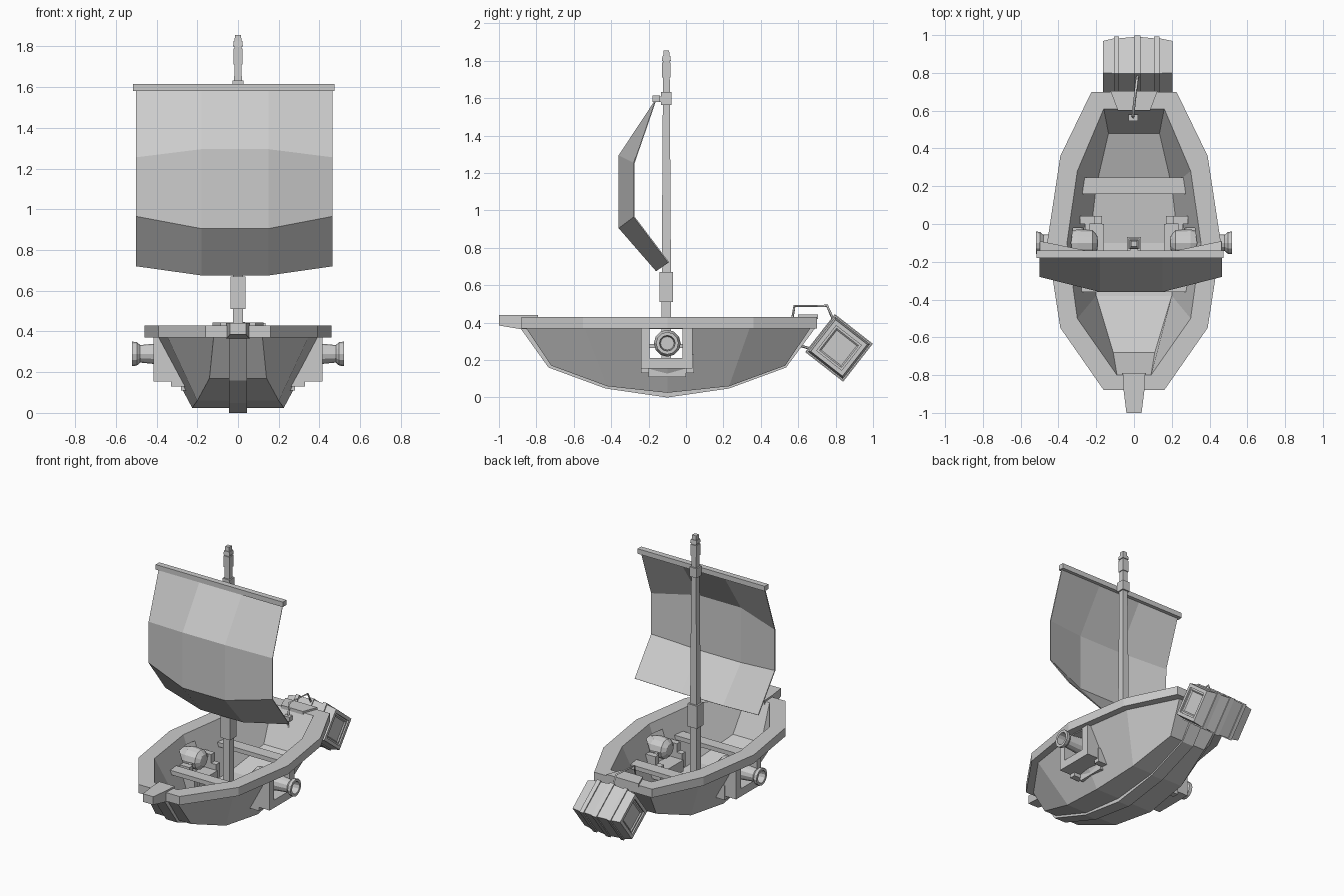
import bpy, bmesh, math
from mathutils import Vector, Matrix

if "Cube" in bpy.data.objects:
    bpy.data.objects.remove(bpy.data.objects["Cube"])

grey = bpy.data.materials.new("plain_grey")
grey.diffuse_color = (0.6, 0.6, 0.6, 1)
grey.use_nodes = True
grey.node_tree.nodes["Principled BSDF"].inputs["Base Color"].default_value = grey.diffuse_color


def finish(name, bm, closed=True):
    if closed:
        bmesh.ops.recalc_face_normals(bm, faces=bm.faces)
    me = bpy.data.meshes.new(name)
    bm.to_mesh(me)
    bm.free()
    me.materials.append(grey)
    ob = bpy.data.objects.new(name, me)
    bpy.context.collection.objects.link(ob)
    return ob


def loft(name, rings, strip_caps=False):
    """Skin a list of closed point rings; caps are single faces or quad strips."""
    bm = bmesh.new()
    vs = [[bm.verts.new(p) for p in r] for r in rings]
    n = len(rings[0])
    for a, b in zip(vs, vs[1:]):
        for i in range(n):
            j = (i + 1) % n
            bm.faces.new((a[i], a[j], b[j], b[i]))
    for cap in (vs[0], vs[-1]):
        if strip_caps:
            for i in range(n // 2 - 1):
                bm.faces.new((cap[i], cap[i + 1], cap[n - 2 - i], cap[n - 1 - i]))
        else:
            bm.faces.new(cap)
    return finish(name, bm)


def box(name, x0, x1, y0, y1, z0, z1):
    return loft(name, [[(x0, y0, z), (x1, y0, z), (x1, y1, z), (x0, y1, z)] for z in (z0, z1)])


def square_x(x, s):
    h = s / 2
    return [(x, -h, -h), (x, h, -h), (x, h, h), (x, -h, h)]


def square_z(z, w, x=0.0, y=-0.105):
    h = w / 2
    return [(x - h, y - h, z), (x + h, y - h, z), (x + h, y + h, z), (x - h, y + h, z)]


def hull_ring(stations):
    """Mirror (y, z, half width) stations into a closed ring."""
    return [(w, y, z) for y, z, w in stations] + [(-w, y, z) for y, z, w in reversed(stations)]


def rope(name, pts, r=0.007):
    cu = bpy.data.curves.new(name, 'CURVE')
    cu.dimensions = '3D'
    cu.bevel_depth = r
    cu.bevel_resolution = 0
    cu.use_fill_caps = True
    sp = cu.splines.new('POLY')
    sp.points.add(len(pts) - 1)
    for p, q in zip(sp.points, pts):
        p.co = (*q, 1)
    cu.materials.append(grey)
    ob = bpy.data.objects.new(name, cu)
    bpy.context.collection.objects.link(ob)


# Hull shell: outer bottom, outer top, rail, inner wall, floor
outer = [(-.88, .16), (-.55, .39), (-.1, .46), (.36, .39), (.70, .225)]
inner = [(-.80, .09), (-.50, .30), (-.1, .355), (.28, .30), (.61, .16)]
hull = loft("hull", [
    hull_ring([(-.72, .17, .14), (-.42, .06, .20), (-.1, .025, .225), (.23, .06, .20), (.53, .17, .14)]),
    hull_ring([(-.855, .37, .12), (-.54, .37, .345), (-.1, .37, .41), (.34, .37, .345), (.665, .37, .18)]),
    hull_ring([(y, .37, w) for y, w in outer]),
    hull_ring([(y, .43, w) for y, w in outer]),
    hull_ring([(y, .43, w) for y, w in inner]),
    hull_ring([(-.68, .20, .11), (-.38, .10, .20), (-.1, .07, .235), (.2, .10, .20), (.48, .20, .135)]),
], strip_caps=True)

# Gun port openings through both sides
cutter = box("port_cutter", -.7, .7, -.195, -.02, .21, .365)
mod = hull.modifiers.new("ports", 'BOOLEAN')
mod.object = cutter
mod.operation = 'DIFFERENCE'
mod.solver = 'EXACT'
bpy.context.view_layer.objects.active = hull
bpy.ops.object.modifier_apply(modifier="ports")
bpy.data.objects.remove(cutter)

# Keel strip, following the hull from bow to stern
keel_out = [(-.885, .37), (-.735, .16), (-.43, .048), (-.1, 0), (.23, .048), (.535, .16), (.69, .37)]
keel_in = [(-.83, .37), (-.70, .19), (-.42, .075), (-.1, .04), (.23, .075), (.51, .19), (.64, .37)]
loft("keel", [[(-.045, yo, zo), (.045, yo, zo), (.045, yi, zi), (-.045, yi, zi)]
              for (yo, zo), (yi, zi) in zip(keel_out, keel_in)])

# Prow beam and stern plate
loft("prow", [[(-w, y, z0), (w, y, z0), (w, y, .442), (-w, y, .442)]
              for y, w, z0 in ((-1.0, .04, .385), (-.88, .055, .365), (-.79, .06, .365))])
loft("stern_plate", [[(-.085, .60, z), (.085, .60, z), (.125, .705, z), (-.125, .705, z)]
                     for z in (.42, .443)])

# Seats across the boat
box("rear_seat", -.30, .30, .16, .245, .27, .30)
box("front_seat", -.30, .30, -.36, -.28, .27, .30)

# Gun ports, cannons and carriages on both sides
gun = [(.19, .005), (.195, .04), (.22, .068), (.30, .072), (.34, .058), (.41, .05), (.48, .043),
       (.497, .058), (.52, .06), (.52, .042), (.44, .036)]
for s, side in ((1, "right"), (-1, "left")):
    jamb = [(.28, .155), (.415, .155), (.415, .37), (.37, .37)]
    sill = [(.28, .155), (.415, .155), (.415, .21), (.30, .21)]
    for part, prof, y0, y1 in (("front_jamb", jamb, -.24, -.195), ("rear_jamb", jamb, -.02, .035),
                               ("port_sill", sill, -.195, -.02)):
        loft(f"{side}_{part}", [[(s * x, y, z) for x, z in prof] for y in (y0, y1)])
    loft(f"{side}_cannon", [[(s * x, -.1 + r * math.cos(k * math.pi / 6), .29 + r * math.sin(k * math.pi / 6))
                             for k in range(12)] for x, r in gun])
    box(f"{side}_carriage_base", *sorted((s * .16, s * .28)), -.20, 0, .11, .19)
    for name, y in (("front", -.24), ("rear", 0)):
        box(f"{side}_{name}_cheek", *sorted((s * .17, s * .33)), y, y + .042, .13, .23)
        box(f"{side}_{name}_cheek_top", *sorted((s * .21, s * .285)), y, y + .042, .23, .29)
    box(f"{side}_trunnion", *sorted((s * .235, s * .26)), -.225, .03, .265, .285)

# Mast with its collars and finial
loft("mast", [square_z(z, w) for z, w in ((.06, .05), (.6, .05), (1.72, .036), (1.80, .036),
                                           (1.80, .048), (1.825, .042), (1.825, .034), (1.855, .03))])
loft("mast_lower_collar", [square_z(z, .073) for z in (.51, .67)])
loft("mast_upper_collar", [square_z(z, .056) for z in (1.565, 1.632)])
loft("mast_top_collar", [square_z(z, .046) for z in (1.71, 1.79)])

# Yard and its bracket
box("yard", -.515, .475, -.18, -.14, 1.58, 1.615)
box("yard_bracket", -.02, .02, -.15, -.11, 1.58, 1.61)

# Billowing sail: rows of (edge y, edge z, centre y, centre z)
rows = [(-.165, 1.59, -.165, 1.59), (-.28, 1.255, -.36, 1.295),
        (-.28, .965, -.36, .905), (-.095, .72, -.16, .675)]
bm = bmesh.new()
grid = [[bm.verts.new(p) for p in ((-.50, ey, ez), (-.18, cy, cz), (.15, cy, cz), (.465, ey, ez))]
        for ey, ez, cy, cz in rows]
for a, b in zip(grid, grid[1:]):
    for i in range(3):
        bm.faces.new((a[i], b[i], b[i + 1], a[i + 1]))
sail = finish("sail", bm, closed=False)
thick = sail.modifiers.new("thickness", 'SOLIDIFY')
thick.thickness = .006

# Crate hung off the stern, with raised bands and recessed ends
crate = loft("crate", [square_x(x, s) for x, s in (
    (-.148, .11), (-.148, .135), (-.155, .15), (-.155, .17), (-.165, .17), (-.165, .215),
    (-.105, .235), (-.105, .25), (-.08, .25), (-.08, .235), (0, .245), (0, .258), (.035, .258),
    (.035, .245), (.105, .235), (.105, .25), (.135, .25), (.135, .235), (.205, .215),
    (.205, .17), (.195, .17), (.195, .15), (.188, .135), (.188, .11))])
crate.data.transform(Matrix.Translation((0, .818, .265)) @ Matrix.Rotation(math.radians(-38), 4, 'X'))

# Ropes holding the crate, with a knot inside the stern
rope("top_rope", [(-.005, .565, .40), (-.005, .58, .49), (.015, .755, .49), (.02, .785, .42)])
rope("lower_rope", [(.02, .60, .28), (.02, .67, .26)])
box("rope_knot", -.028, .02, .545, .58, .375, .405)
rope("rope_tail", [(-.005, .56, .38), (.005, .555, .32)])
